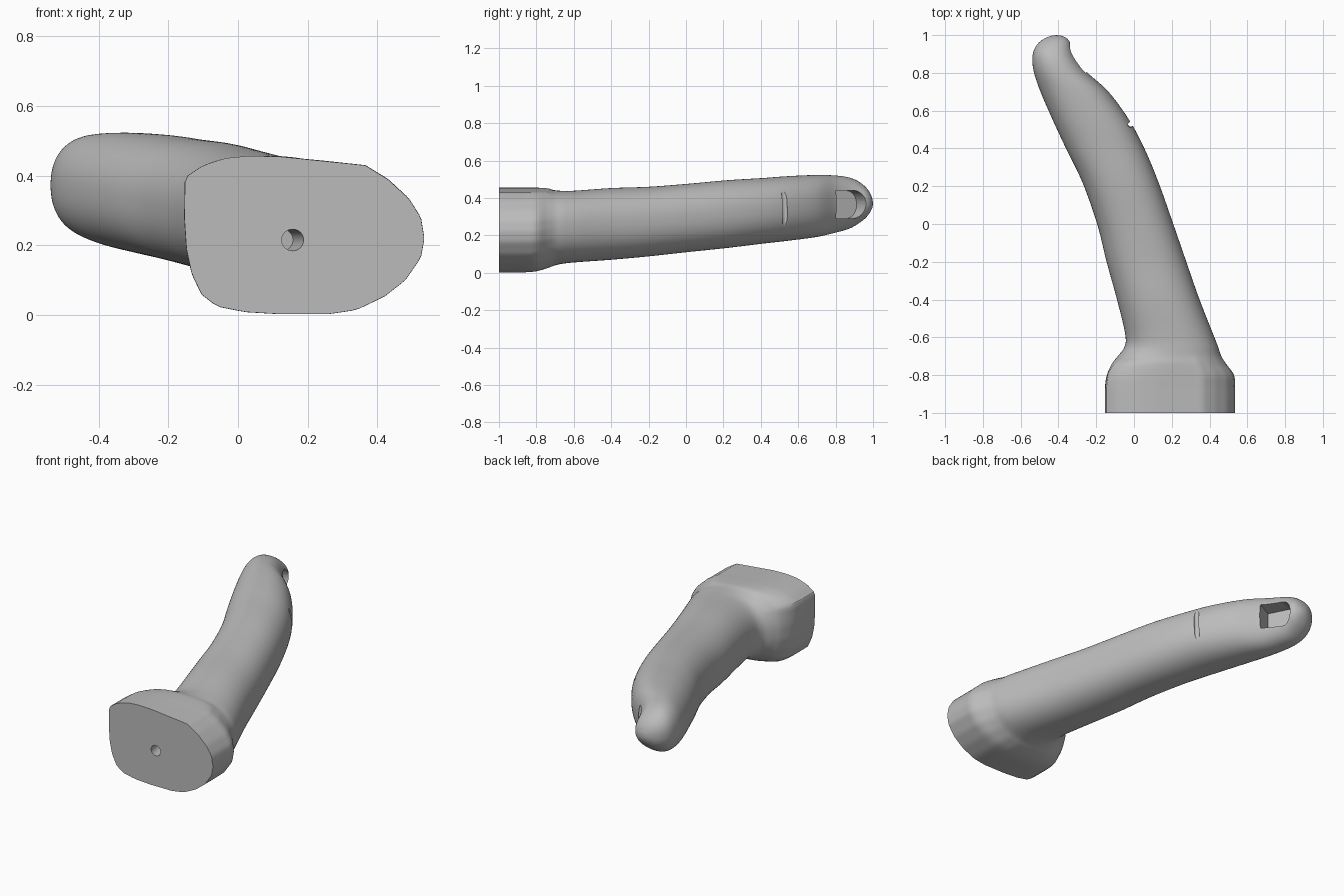
import bpy, bmesh, math
from mathutils import Vector, Matrix

cube = bpy.data.objects.get("Cube")
if cube:
    bpy.data.objects.remove(cube, do_unlink=True)

grey = bpy.data.materials.new("plain_grey")
grey.use_nodes = True
tone = (0.5, 0.5, 0.5, 1)
grey.diffuse_color = tone
grey.node_tree.nodes["Principled BSDF"].inputs["Base Color"].default_value = tone

SIDES = 96
STEPS = 6

# Outline of the mounting block, anticlockwise as x, z
block = [(.535, .22), (.525, .28), (.49, .335), (.43, .39), (.365, .43), (.12, .455),
         (.03, .457), (-.04, .45), (-.1, .43), (-.152, .395), (-.154, .28), (-.148, .19),
         (-.133, .12), (-.105, .06), (-.06, .025), (.02, .009), (.12, .003), (.26, .003),
         (.34, .015), (.42, .053), (.48, .1), (.525, .165)]

# Stations along the finger: y, left x, right x, bottom z, top z, roundness
stations = [(-1, -.154, .535, .002, .457, 0), (-.87, -.154, .535, .002, .457, 0),
            (-.8, -.144, .53, .008, .457, .05), (-.74, -.118, .488, .025, .454, .3),
            (-.7, -.087, .463, .04, .443, .75), (-.65, -.05, .445, .05, .438, 1),
            (-.58, -.047, .418, .057, .44, 1), (-.4, -.09, .347, .07, .453, 1),
            (-.2, -.145, .277, .088, .46, 1), (0, -.195, .208, .11, .475, 1),
            (.22, -.273, .13, .133, .495, 1), (.4, -.36, .055, .155, .506, 1),
            (.55, -.43, -.025, .172, .517, 1), (.7, -.495, -.135, .192, .523, 1),
            (.8, -.529, -.245, .215, .52, 1), (.87, -.538, -.3, .235, .51, 1),
            (.92, -.53, -.325, .262, .49, 1), (.96, -.504, -.338, .293, .459, 1),
            (.985, -.468, -.358, .325, .425, 1), (.997, -.436, -.385, .35, .393, 1)]


def block_shape():
    """Block outline as unit-box radius against angle."""
    polar = []
    for x, z in block:
        u, v = (x - .1905) / .3445, (z - .23) / .2275
        polar.append((math.atan2(v, u) % math.tau, Vector((u, v))))
    polar.sort(key=lambda p: p[0])
    return polar


def unit_point(angle, polar, roundness):
    c, s = math.cos(angle), math.sin(angle)
    p = polar[-1][1]
    q = polar[0][1]
    for (a, pa), (b, pb) in zip(polar, polar[1:]):
        if a <= angle <= b:
            p, q = pa, pb
            break
    edge = q - p
    r_block = (p.x * edge.y - p.y * edge.x) / (c * edge.y - s * edge.x)
    n = 2.25
    r_finger = (abs(c) ** n + abs(s) ** n) ** (-1 / n)
    return Vector((c, s)) * (r_block + (r_finger - r_block) * roundness)


def smooth_stations():
    """Catmull-Rom interpolation between the stations."""
    rows = [Vector(s) for s in stations]
    rows = [rows[0]] + rows + [rows[-1]]
    out = []
    for a, b, c, d in zip(rows, rows[1:], rows[2:], rows[3:]):
        for k in range(STEPS):
            t = k / STEPS
            out.append(.5 * (2 * b + (c - a) * t + (2 * a - 5 * b + 4 * c - d) * t * t
                             + (3 * b - a - 3 * c + d) * t ** 3))
    return out + [rows[-1]]


def make_object(name, bm):
    bmesh.ops.recalc_face_normals(bm, faces=bm.faces)
    mesh = bpy.data.meshes.new(name)
    bm.to_mesh(mesh)
    bm.free()
    mesh.materials.append(grey)
    ob = bpy.data.objects.new(name, mesh)
    bpy.context.collection.objects.link(ob)
    return ob


# Finger and block lofted as one body
polar = block_shape()
bm = bmesh.new()
rings = []
for y, left, right, low, high, rnd in smooth_stations():
    rnd = min(max(rnd, 0), 1)
    ring = []
    for i in range(SIDES):
        p = unit_point(math.tau * i / SIDES, polar, rnd)
        ring.append(bm.verts.new(((left + right + p.x * (right - left)) / 2, y,
                                  (low + high + p.y * (high - low)) / 2)))
    rings.append(ring)
for a, b in zip(rings, rings[1:]):
    for i in range(SIDES):
        j = (i + 1) % SIDES
        bm.faces.new((a[i], a[j], b[j], b[i]))
bm.faces.new(rings[0])
tip = bm.verts.new((-.41, 1, .371))
for i in range(SIDES):
    bm.faces.new((rings[-1][i], rings[-1][(i + 1) % SIDES], tip))
finger = make_object("finger_body", bm)

cutters = []

# Nail pocket: flat at the root, rounded towards the tip
bm = bmesh.new()
along, out = Vector((-.45, .89, 0)), Vector((.89, .45, 0))
centre = Vector((-.3, .88, .365))
outline = [(-.09, -.075), (.03, -.075)]
outline += [(.03 + .062 * math.cos(a), .075 * math.sin(a))
            for a in (math.radians(d) for d in range(-75, 90, 15))]
outline += [(.03, .075), (-.09, .075)]
verts = [bm.verts.new(centre + along * u + Vector((0, 0, v)) - out * .11) for u, v in outline]
floor = bm.faces.new(verts)
top = bmesh.ops.extrude_face_region(bm, geom=[floor])["geom"]
bmesh.ops.translate(bm, vec=out * .25, verts=[g for g in top if isinstance(g, bmesh.types.BMVert)])
cutters.append(make_object("nail_pocket_cutter", bm))


def rod_cutter(name, radius, length, place, direction):
    rod = bmesh.new()
    turn = Vector(direction).to_track_quat('Z', 'Y').to_matrix().to_4x4()
    bmesh.ops.create_cone(rod, cap_ends=True, segments=24, radius1=radius, radius2=radius,
                          depth=length, matrix=Matrix.Translation(place) @ turn)
    cutters.append(make_object(name, rod))


# Peg hole in the block and crease at the last knuckle
rod_cutter("peg_hole_cutter", .031, .3, (.157, -1, .215), (-.2, 1, 0))
rod_cutter("knuckle_crease_cutter", .014, .28, (-.018, .528, .34), (0, -.03, 1))

bpy.context.view_layer.objects.active = finger
finger.select_set(True)
for cutter in cutters:
    cutter.hide_render = True
    mod = finger.modifiers.new(cutter.name, 'BOOLEAN')
    mod.operation = 'DIFFERENCE'
    mod.solver = 'EXACT'
    mod.object = cutter
    bpy.ops.object.modifier_apply(modifier=mod.name)
    bpy.data.objects.remove(cutter, do_unlink=True)
bpy.ops.object.shade_smooth_by_angle(angle=math.radians(32))
